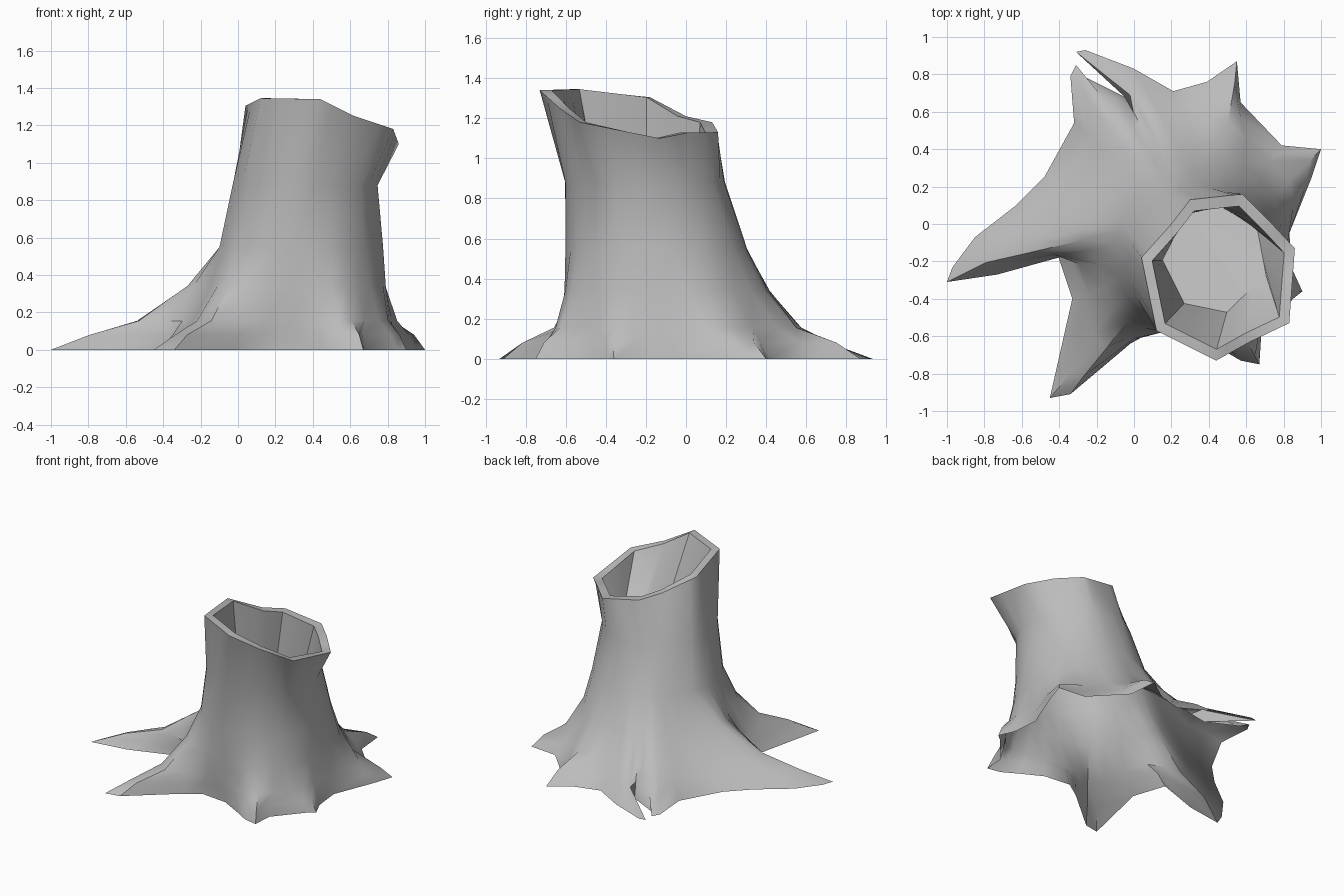
import bpy, bmesh, math
from mathutils import Vector, Matrix

cube = bpy.data.objects.get("Cube")
if cube:
    bpy.data.objects.remove(cube)

bark = bpy.data.materials.new("bark_grey")
bark.use_nodes = True
bark.diffuse_color = (0.5, 0.5, 0.5, 1)
bark.node_tree.nodes["Principled BSDF"].inputs["Base Color"].default_value = (0.5, 0.5, 0.5, 1)

# Root outline on the ground, counterclockwise from the left root
roots = [(1, .4), (.79, .42), (.57, .65), (.55, .87), (.39, .76), (.21, .71), (0, .83),
         (-.26, .93), (-.31, .92), (-.05, .68), (-.27, .79), (-.31, .85), (-.34, .79),
         (-.32, .54), (-.48, .25), (-.63, .1), (-.85, -.07), (-.97, -.23), (-1, -.31),
         (-.73, -.27), (-.41, -.16), (-.33, -.4), (-.45, -.93), (-.34, -.91), (-.02, -.64),
         (.1, -.56), (.3, -.58), (.45, -.66), (.57, -.73), (.67, -.75), (.68, -.6),
         (.85, -.4), (.9, -.36), (.85, -.25), (.83, -.05), (.95, .25)]
# Ridge points above the torn root and the thin root tips
guides = {7: (-.06, .82), 8: (-.08, .79), 10: (-.15, .78), 11: (-.24, .78),
          18: (-.97, -.25), 19: (-.73, -.22), 22: (-.41, -.9)}
# Where root tips and valleys meet the trunk: column, degrees
joins = [(0, 33), (2, 58), (3, 70), (5, 93), (9, 111), (13, 126), (17, 159), (18, 165),
         (20, 184), (22, 210), (23, 220), (24, 236), (28, 291), (29, 300), (30, 310),
         (32, 330), (34, 352), (36, 393)]
# Broken rim corners, counterclockwise
rim = [Vector(p) for p in [(.86, -.13, 1.1), (.72, .02, 1.13), (.58, .16, 1.13),
       (.3, .13, 1.18), (.2, 0, 1.21), (.04, -.18, 1.305), (.12, -.57, 1.345),
       (.44, -.73, 1.34), (.62, -.63, 1.25), (.83, -.53, 1.18)]]
N = len(roots)
MID = Vector((.34, -.15, .55))
RIM_MID = Vector((.45, -.3, 1.22))

angles = []
for (i, a), (j, b) in zip(joins, joins[1:]):
    angles += [math.radians(a + (b - a) * k / (j - i)) for k in range(j - i)]


def ellipse(c, rx, ry):
    return [Vector((c[0] + rx * math.cos(a), c[1] + ry * math.sin(a), c[2])) for a in angles]


def soften(ring, times):
    for _ in range(times):
        ring = [(ring[i - 1] + ring[i] * 2 + ring[(i + 1) % N]) / 4 for i in range(N)]
    return ring


def gap(a, b):
    return abs((a - b + math.pi) % math.tau - math.pi)


# Snap each rim corner to the nearest column, then fill between them
snaps = []
for p in rim:
    a = math.atan2(p.y - RIM_MID.y, p.x - RIM_MID.x)
    snaps.append(min((i for i in range(N) if i not in snaps), key=lambda i: gap(angles[i], a)))
top = [None] * N
for k, start in enumerate(snaps):
    n = (snaps[(k + 1) % len(rim)] - start) % N
    for s in range(n):
        top[(start + s) % N] = rim[k].lerp(rim[(k + 1) % len(rim)], s / n)

# Rings from the roots up the trunk
trunk = ellipse(MID, .44, .455)
rings = [[Vector((x, y, 0)) for x, y in roots]]
for s, z, times in ((.2, .08, 0), (.46, .155, 1), (.76, .34, 2)):
    ring = []
    for i, p in enumerate(roots):
        g = guides.get(i, p)
        q = Vector((g[0], g[1], 0)).lerp(trunk[i], s)
        q.z = z
        ring.append(q)
    rings.append(soften(ring, times))
rings += [trunk, ellipse((.36, -.205, .88), .39, .4), top]

# Rim thickness and the twisted hollow with its slanted floor
inner = [RIM_MID + (p - RIM_MID) * .86 for p in top]
twist = Matrix.Rotation(math.radians(15), 3, 'Z')
hollow = []
for p, q in zip(inner, top):
    p.z = q.z
    d = twist @ (q - RIM_MID) * .65
    hollow.append(Vector((.43 + d.x, -.2 + d.y, .75 + .3 * (d.x - d.y))))
rings += [inner, hollow]

bm = bmesh.new()
grid = [[bm.verts.new(p) for p in ring] for ring in rings]
for low, high in zip(grid, grid[1:]):
    for i in range(N):
        j = (i + 1) % N
        bm.faces.new((low[i], low[j], high[j], high[i]))
bm.faces.new(grid[-1])
mesh = bpy.data.meshes.new("tree_stump")
bm.to_mesh(mesh)
bm.free()
mesh.materials.append(bark)
stump = bpy.data.objects.new("tree_stump", mesh)
bpy.context.collection.objects.link(stump)
bpy.ops.object.select_all(action='DESELECT')
stump.select_set(True)
bpy.context.view_layer.objects.active = stump
bpy.ops.object.shade_smooth_by_angle(angle=math.radians(42))
